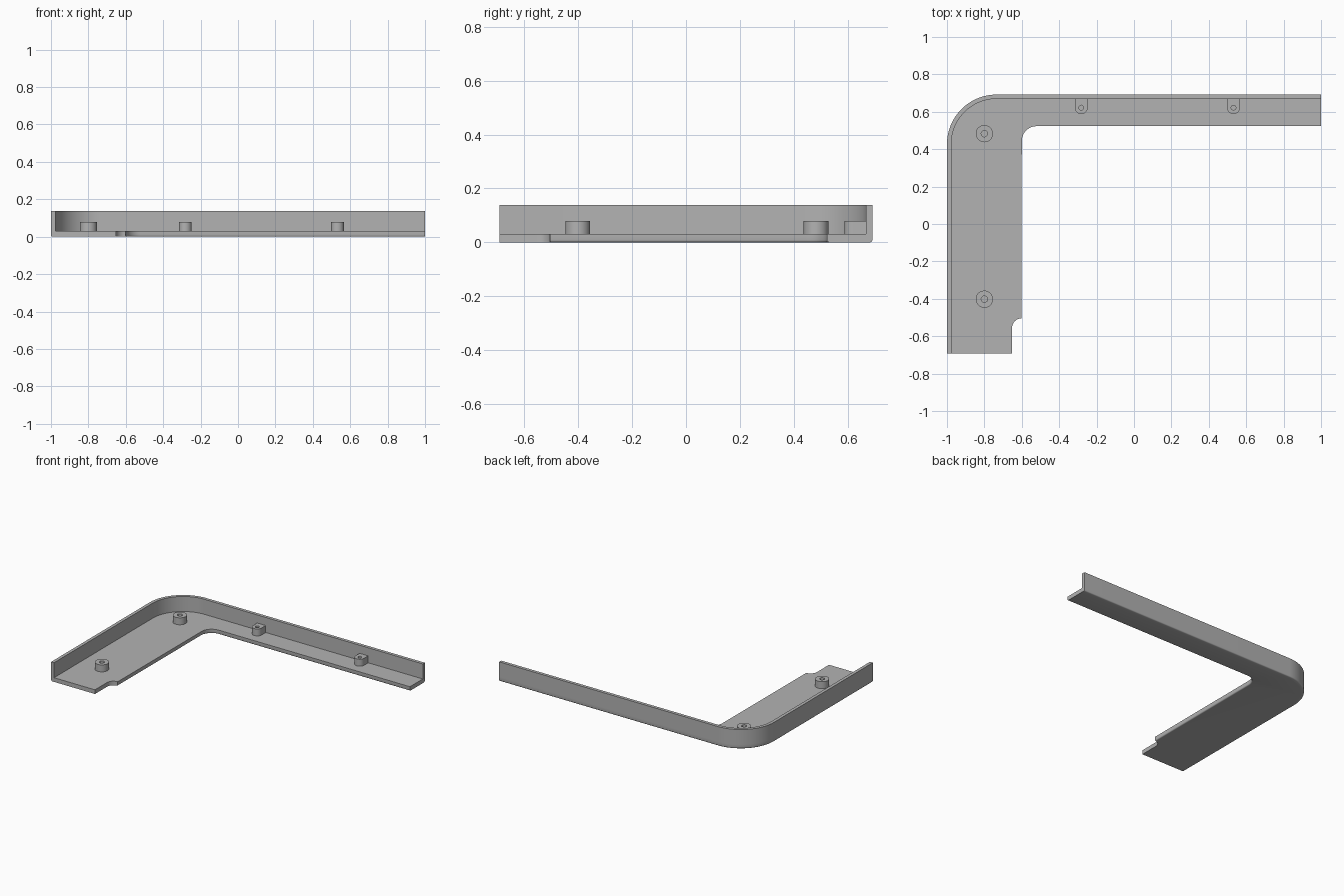
import bpy, bmesh
from math import sin, cos, radians

cube = bpy.data.objects.get("Cube")
if cube:
    bpy.data.objects.remove(cube, do_unlink=True)

grey = bpy.data.materials.new("plain grey")
grey.use_nodes = True
COLOUR = (0.45, 0.45, 0.45, 1)
grey.diffuse_color = COLOUR
grey.node_tree.nodes["Principled BSDF"].inputs["Base Color"].default_value = COLOUR

FLOOR, POST_TOP, RIM = 0.03, 0.08, 0.138
LEFT, RIGHT, FRONT, BACK = -1.0, 1.0, -0.692, 0.692
WALL, CORNER = 0.023, 0.265


def arc(cx, cy, r, start, end, steps):
    angles = [radians(start + (end - start) * i / steps) for i in range(steps + 1)]
    return [(cx + r * cos(a), cy + r * sin(a)) for a in angles]


def finish(bm, name):
    bmesh.ops.recalc_face_normals(bm, faces=bm.faces[:])
    mesh = bpy.data.meshes.new(name)
    bm.to_mesh(mesh)
    bm.free()
    obj = bpy.data.objects.new(name, mesh)
    bpy.context.collection.objects.link(obj)
    mesh.materials.append(grey)
    bpy.ops.object.select_all(action='DESELECT')
    obj.select_set(True)
    bpy.context.view_layer.objects.active = obj
    bpy.ops.object.shade_smooth_by_angle(angle=radians(35))
    return obj


def raise_faces(bm, faces, height):
    result = bmesh.ops.extrude_face_region(bm, geom=faces)["geom"]
    verts = [g for g in result if isinstance(g, bmesh.types.BMVert)]
    bmesh.ops.translate(bm, verts=verts, vec=(0, 0, height))
    return [g for g in result if isinstance(g, bmesh.types.BMFace)]


# L-shaped tray: floor and wall share the wall's inner line
cx, cy = LEFT + CORNER, BACK - CORNER
outer = [(LEFT, FRONT)] + arc(cx, cy, CORNER, 180, 90, 24) + [(RIGHT, BACK)]
inner = [(LEFT + WALL, FRONT)] + arc(cx, cy, CORNER - WALL, 180, 90, 24) + [(RIGHT, BACK - WALL)]
inside_edge = [(RIGHT, 0.523)] + arc(-0.52, 0.443, 0.08, 90, 180, 12)
notch = arc(-0.602, -0.555, 0.05, 90, 180, 8) + [(-0.652, FRONT)]

bm = bmesh.new()
outer_v, inner_v, inside_v, notch_v = [
    [bm.verts.new((x, y, 0)) for x, y in path] for path in (outer, inner, inside_edge, notch)]
wall_face = bm.faces.new(outer_v + inner_v[::-1])
floor_face = bm.faces.new(inner_v + inside_v + notch_v)

# Long bottom edges that get a small round
chains = [outer_v, inside_v + notch_v[:1]]
rounded = [bm.edges.get(pair) for chain in chains for pair in zip(chain, chain[1:])]

tops = raise_faces(bm, [wall_face, floor_face], FLOOR)
wall_top = max(tops, key=lambda f: f.calc_center_median().y - f.calc_center_median().x
               if len(f.verts) == len(outer) + len(inner) else -9)
raise_faces(bm, [wall_top], RIM - FLOOR)
bmesh.ops.recalc_face_normals(bm, faces=bm.faces[:])
bmesh.ops.bevel(bm, geom=rounded, offset=0.008, segments=3, profile=0.5, affect='EDGES')
finish(bm, "corner_tray")


def boss(name, outline, hole):
    """Hollow boss standing on the floor."""
    bm = bmesh.new()
    for loop in (outline, hole):
        vs = [bm.verts.new((x, y, FLOOR - 0.01)) for x, y in loop]
        for a, b in zip(vs, vs[1:] + vs[:1]):
            bm.edges.new((a, b))
    bmesh.ops.triangle_fill(bm, use_beauty=True, edges=bm.edges[:], normal=(0, 0, 1))
    raise_faces(bm, bm.faces[:], POST_TOP - FLOOR + 0.01)
    finish(bm, name)


def circle(x, y, r, sides):
    return arc(x, y, r, 0, 360, sides)[:-1]


# Round screw posts
for name, y in (("back_post", 0.483), ("front_post", -0.402)):
    boss(name, circle(-0.8, y, 0.046, 40), circle(-0.8, y, 0.017, 24))

# U-shaped bosses joined to the back wall
for name, x in (("right_wall_boss", -0.282), ("left_wall_boss", 0.532)):
    back = BACK - WALL + 0.006
    outline = arc(x, 0.622, 0.034, 180, 360, 20) + [(x + 0.034, back), (x - 0.034, back)]
    boss(name, outline, circle(x, 0.622, 0.013, 20))
